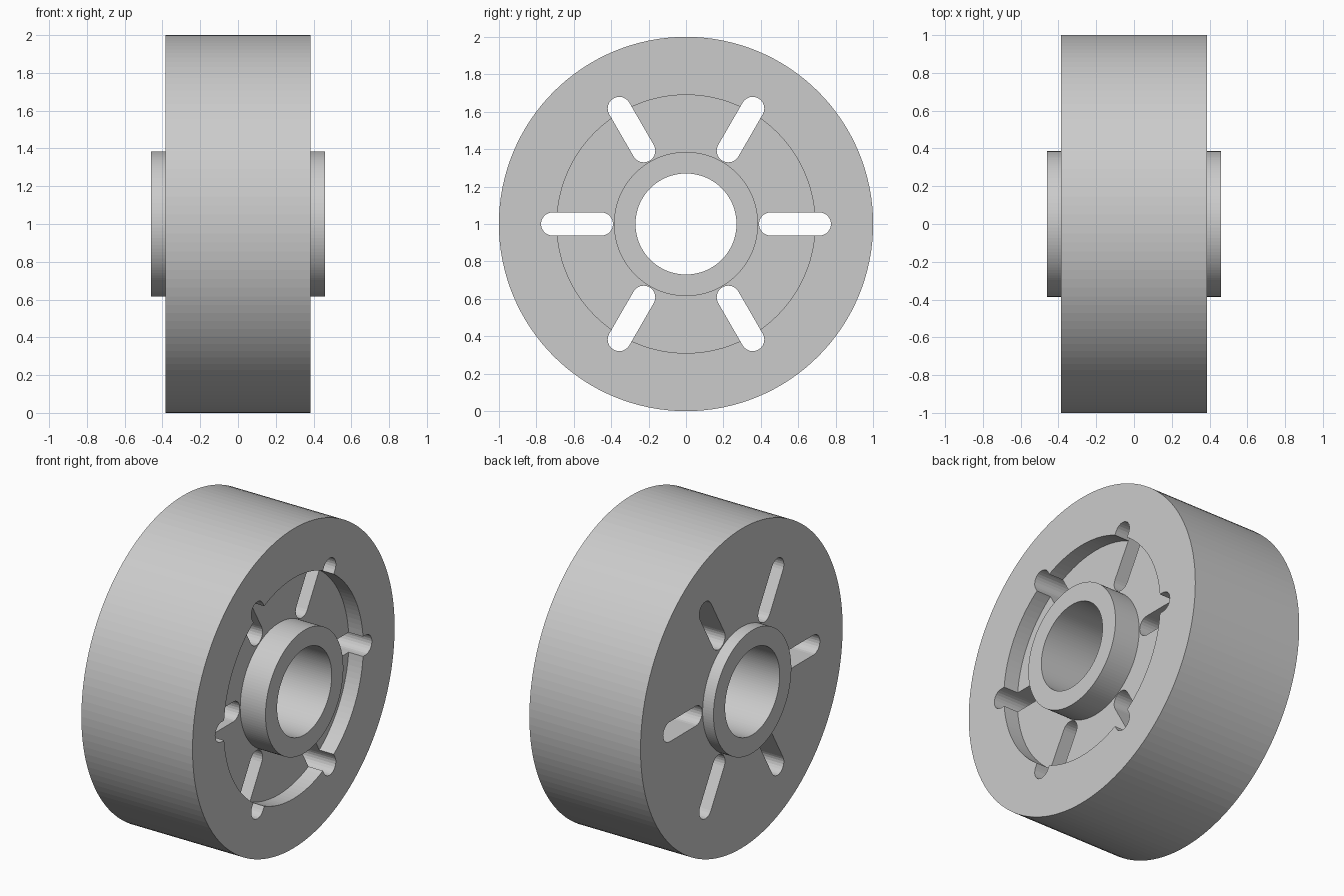
import bpy, bmesh
from math import cos, sin, pi, tau
from mathutils import Matrix, Vector

cube = bpy.data.objects.get("Cube")
if cube:
    bpy.data.objects.remove(cube, do_unlink=True)

CENTRE = (0, 0, 1)
HUB_X, RIM_X, WEB_X = 0.46, 0.385, 0.285
BORE_R, HUB_R, RECESS_R, RIM_R = 0.27, 0.385, 0.69, 1.0
SLOT_IN, SLOT_OUT, SLOT_R = 0.39, 0.775, 0.062
SEGMENTS = 128

grey = bpy.data.materials.new("plain_grey")
grey.use_nodes = True
colour = (0.6, 0.6, 0.6, 1)
grey.diffuse_color = colour
grey.node_tree.nodes["Principled BSDF"].inputs["Base Color"].default_value = colour


def add_object(name, bm):
    bmesh.ops.recalc_face_normals(bm, faces=bm.faces)
    mesh = bpy.data.meshes.new(name)
    bm.to_mesh(mesh)
    bm.free()
    mesh.materials.append(grey)
    obj = bpy.data.objects.new(name, mesh)
    obj.location = CENTRE
    bpy.context.collection.objects.link(obj)
    return obj


# Wheel body: one cross-section turned about the axle, recessed on one side
profile = [(-HUB_X, BORE_R), (HUB_X, BORE_R), (HUB_X, HUB_R), (WEB_X, HUB_R),
           (WEB_X, RECESS_R), (RIM_X, RECESS_R), (RIM_X, RIM_R),
           (-RIM_X, RIM_R), (-RIM_X, HUB_R), (-HUB_X, HUB_R)]
bm = bmesh.new()
ring = [bm.verts.new((x, 0, r)) for x, r in profile]
edges = [bm.edges.new((a, b)) for a, b in zip(ring, ring[1:] + ring[:1])]
bmesh.ops.spin(bm, geom=ring + edges, cent=(0, 0, 0), axis=(1, 0, 0),
               angle=tau, steps=SEGMENTS, use_merge=True)
bmesh.ops.remove_doubles(bm, verts=bm.verts, dist=0.0001)
wheel = add_object("wheel", bm)

# Slot cutters: six round-ended bars spread around the axle
bm = bmesh.new()
STEPS = 12
for i in range(6):
    turn = Matrix.Rotation(i * tau / 6, 3, 'X')
    outline = []
    for centre, start in ((SLOT_OUT - SLOT_R, -pi / 2), (SLOT_IN + SLOT_R, pi / 2)):
        for k in range(STEPS + 1):
            a = start + pi * k / STEPS
            point = Vector((-0.6, centre + SLOT_R * cos(a), SLOT_R * sin(a)))
            outline.append(bm.verts.new(turn @ point))
    face = bm.faces.new(outline)
    extruded = bmesh.ops.extrude_face_region(bm, geom=[face])["geom"]
    bmesh.ops.translate(bm, vec=(1.2, 0, 0),
                        verts=[v for v in extruded if isinstance(v, bmesh.types.BMVert)])
cutter = add_object("slot_cutter", bm)
cutter.hide_render = True

# Cut the slots and keep only the finished wheel
cut = wheel.modifiers.new("slots", 'BOOLEAN')
cut.operation = 'DIFFERENCE'
cut.solver = 'EXACT'
cut.object = cutter
bpy.context.view_layer.update()
depsgraph = bpy.context.evaluated_depsgraph_get()
finished = bpy.data.meshes.new_from_object(wheel.evaluated_get(depsgraph))
wheel.modifiers.clear()
wheel.data = finished
bpy.data.objects.remove(cutter, do_unlink=True)
